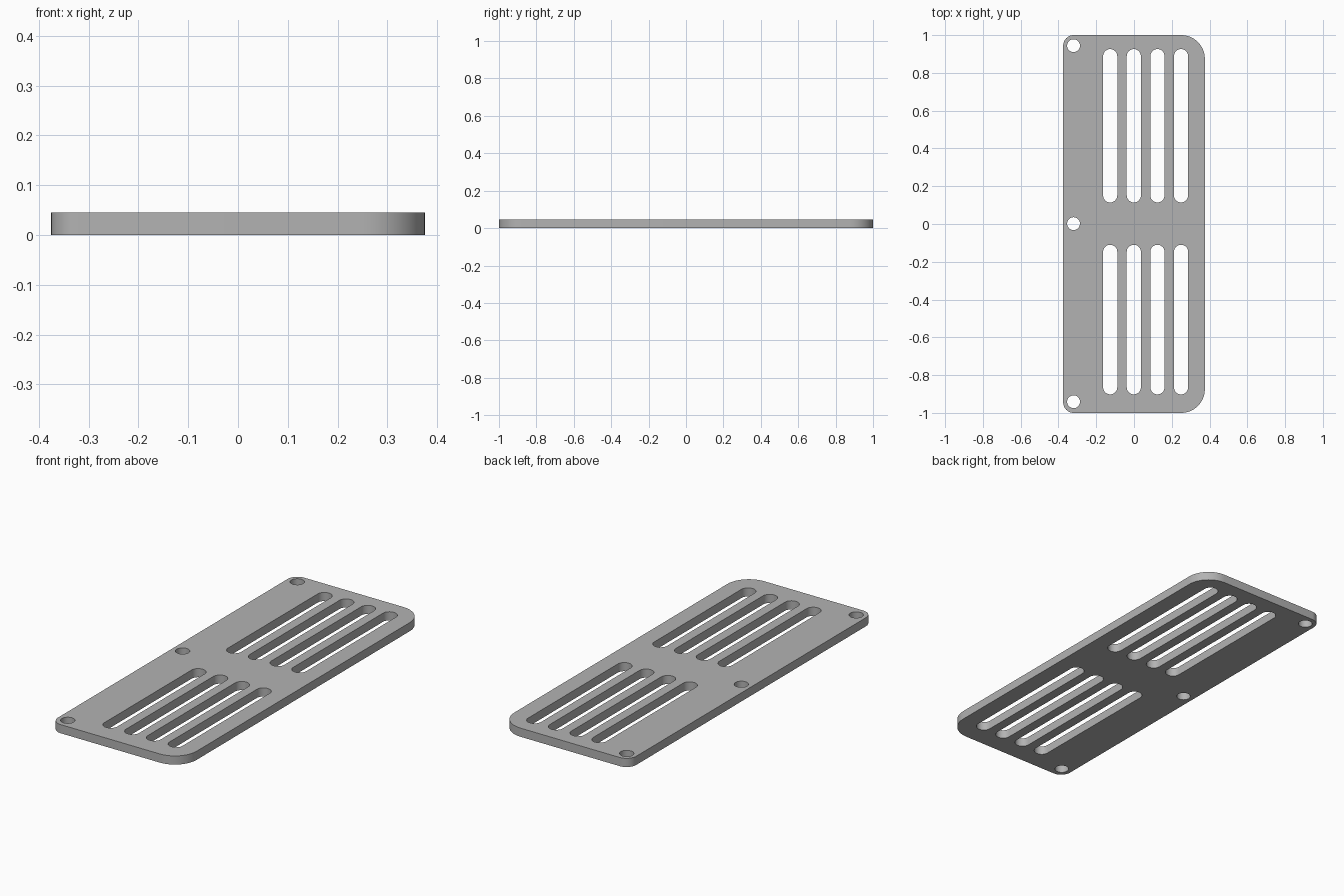
import bpy, bmesh, math

if "Cube" in bpy.data.objects:
    bpy.data.objects.remove(bpy.data.objects["Cube"])

THICK = 0.045
HALF_X, HALF_Y = 0.375, 1.0


def arc(cx, cy, r, start, sweep, steps):
    """Points along an arc, angles in degrees."""
    return [(cx + r * math.cos(math.radians(start + sweep * i / steps)),
             cy + r * math.sin(math.radians(start + sweep * i / steps)))
            for i in range(steps + 1)]


def slot(x, y0, y1, r):
    """Round-ended vertical slot between y0 and y1."""
    return arc(x, y1 - r, r, 0, 180, 16) + arc(x, y0 + r, r, 180, 180, 16)


# Plate outline: wide corners on the right, tight corners on the left
R, L = 0.125, 0.056
outline = (arc(HALF_X - R, HALF_Y - R, R, 0, 90, 16)
           + arc(L - HALF_X, HALF_Y - L, L, 90, 90, 12)
           + arc(L - HALF_X, L - HALF_Y, L, 180, 90, 12)
           + arc(HALF_X - R, R - HALF_Y, R, 270, 90, 16))
loops = [outline]

# Two banks of four vent slots
for x in (-0.126, -0.001, 0.124, 0.249):
    loops.append(slot(x, 0.114, 0.926, 0.0375))
    loops.append(slot(x, -0.902, -0.11, 0.0375))

# Three screw holes along the left edge
for y in (-0.941, 0.002, 0.944):
    loops.append(arc(-0.32, y, 0.034, 0, 360, 32)[:-1])

# Filled profile with holes, extruded to the plate thickness
curve = bpy.data.curves.new("plate_profile", 'CURVE')
curve.dimensions = '2D'
curve.fill_mode = 'BOTH'
curve.extrude = THICK / 2
for pts in loops:
    spline = curve.splines.new('POLY')
    spline.points.add(len(pts) - 1)
    for p, (x, y) in zip(spline.points, pts):
        p.co = (x, y, 0, 1)
    spline.use_cyclic_u = True
profile = bpy.data.objects.new("plate_profile", curve)
bpy.context.collection.objects.link(profile)
bpy.context.view_layer.update()
mesh = bpy.data.meshes.new_from_object(
    profile.evaluated_get(bpy.context.evaluated_depsgraph_get()))
bpy.data.objects.remove(profile)

# Weld caps to walls and set the plate on the ground
bm = bmesh.new()
bm.from_mesh(mesh)
bmesh.ops.remove_doubles(bm, verts=bm.verts, dist=1e-5)
bmesh.ops.translate(bm, verts=bm.verts, vec=(0, 0, THICK / 2))
bmesh.ops.recalc_face_normals(bm, faces=bm.faces)
bm.to_mesh(mesh)
bm.free()

plate = bpy.data.objects.new("vent_plate", mesh)
bpy.context.collection.objects.link(plate)

# Single grey finish
grey = bpy.data.materials.new("light_grey")
grey.diffuse_color = (0.45, 0.45, 0.45, 1)
grey.use_nodes = True
grey.node_tree.nodes["Principled BSDF"].inputs["Base Color"].default_value = grey.diffuse_color
mesh.materials.clear()
mesh.materials.append(grey)

bpy.context.view_layer.objects.active = plate
plate.select_set(True)
bpy.ops.object.shade_smooth_by_angle(angle=math.radians(30))
